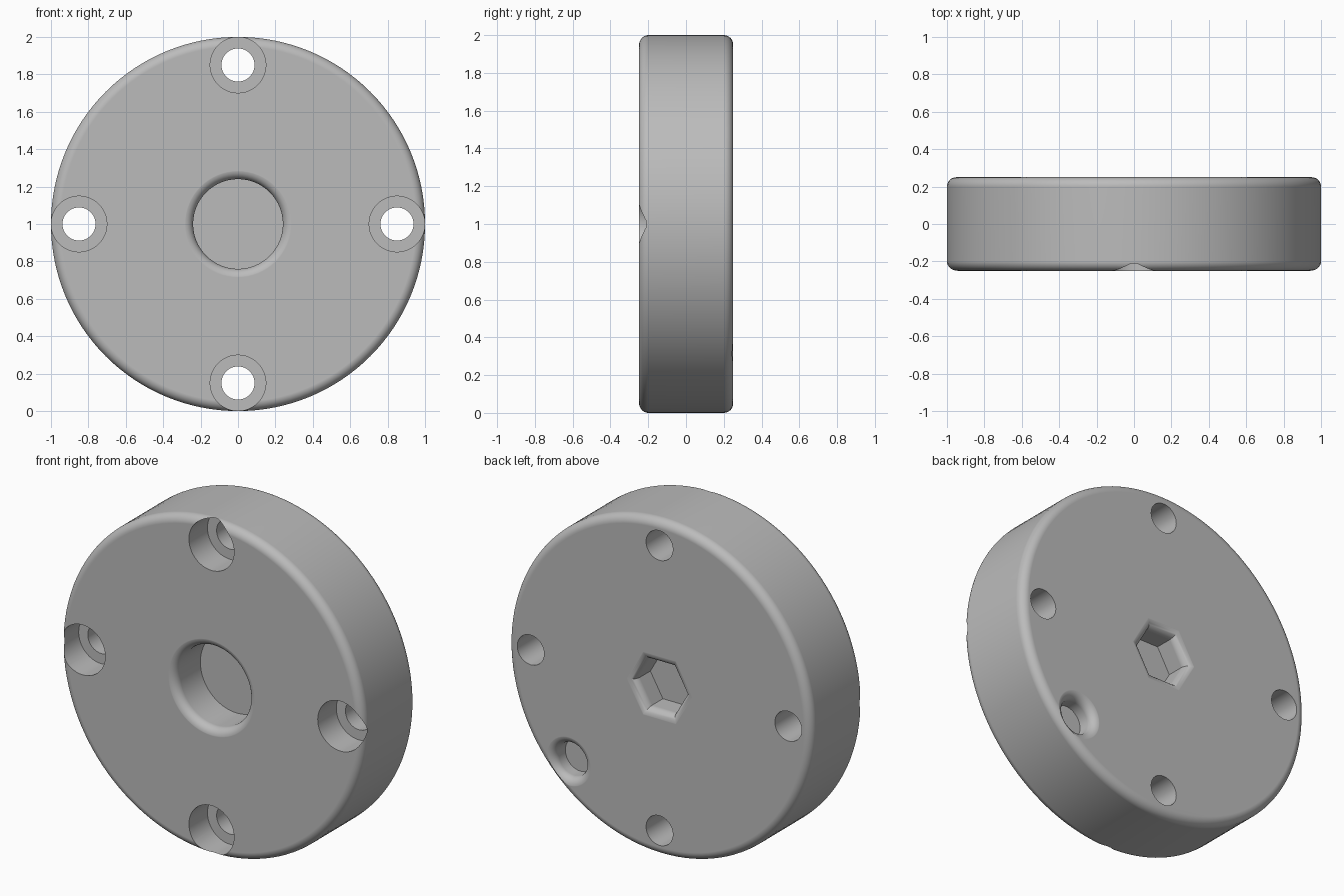
import bpy
import bmesh
from math import cos, sin, pi, radians

cube = bpy.data.objects.get("Cube")
if cube:
    bpy.data.objects.remove(cube, do_unlink=True)

HALF = 0.25      # half thickness of the disc
FILLET = 0.05    # rounding used on every softened edge
STEPS = 8
OVER = 0.1       # how far cutters stick out of the faces

grey = bpy.data.materials.new("plain grey")
grey.use_nodes = True
colour = (0.5, 0.5, 0.5, 1)
grey.diffuse_color = colour
grey.node_tree.nodes["Principled BSDF"].inputs["Base Color"].default_value = colour


def arc(cx, cy, start, end):
    """Quarter-round points of radius FILLET around (cx, cy)."""
    angles = [radians(start + (end - start) * i / STEPS) for i in range(STEPS + 1)]
    return [(cx + FILLET * cos(a), cy + FILLET * sin(a)) for a in angles]


def lathe(name, profile, sides, x=0, z=1):
    """Turn a (radius, y) profile around the y axis and cap both ends."""
    bm = bmesh.new()
    rings = []
    for r, y in profile:
        rings.append([bm.verts.new((x + r * cos(2 * pi * i / sides), y,
                                    z + r * sin(2 * pi * i / sides)))
                      for i in range(sides)])
    for a, b in zip(rings, rings[1:]):
        for i in range(sides):
            j = (i + 1) % sides
            bm.faces.new((a[i], a[j], b[j], b[i]))
    bm.faces.new(rings[0])
    bm.faces.new(rings[-1])
    bmesh.ops.recalc_face_normals(bm, faces=bm.faces)
    mesh = bpy.data.meshes.new(name)
    bm.to_mesh(mesh)
    bm.free()
    mesh.materials.append(grey)
    obj = bpy.data.objects.new(name, mesh)
    bpy.context.collection.objects.link(obj)
    return obj


def pocket(name, radius, depth, side, sides, x=0, z=1):
    """Blind pocket cutter with a rounded mouth; side is -1 front, 1 back."""
    widen = 1 / cos(pi / sides) if sides < 12 else 1
    lip = HALF + 0.0005
    pts = [(radius, HALF - depth)]
    pts += arc(radius + FILLET, lip - FILLET, 180, 90)
    pts.append((radius + FILLET, HALF + OVER))
    return lathe(name, [(r * widen, y * side) for r, y in pts], sides, x, z)


# Disc with rounded rims
rim = arc(1 - FILLET, FILLET - HALF, -90, 0) + arc(1 - FILLET, HALF - FILLET, 0, 90)
disc = lathe("disc_body", rim, 128)

# Stepped screw holes near the rim
cutters = []
seat = 0.175 - HALF
for k in range(4):
    a = k * pi / 2
    step = [(0.149, -HALF - OVER), (0.149, seat), (0.0885, seat), (0.0885, HALF + OVER)]
    cutters.append(lathe("screw_hole_cutter", step, 48, 0.85 * cos(a), 1 + 0.85 * sin(a)))

# Round centre bore, hexagonal nut pocket and small round pocket on the back
cutters.append(pocket("centre_bore_cutter", 0.24, 0.238, -1, 64))
cutters.append(pocket("hex_pocket_cutter", 0.143, 0.15, 1, 6))
cutters.append(pocket("round_pocket_cutter", 0.1, 0.11, 1, 48, 0.598, 1 - 0.598))

bpy.ops.object.select_all(action="DESELECT")
bpy.context.view_layer.objects.active = disc
disc.select_set(True)
for cutter in cutters:
    cutter.hide_render = True
    mod = disc.modifiers.new("cut", "BOOLEAN")
    mod.operation = "DIFFERENCE"
    mod.solver = "EXACT"
    mod.object = cutter
    bpy.ops.object.modifier_apply(modifier=mod.name)
for cutter in cutters:
    bpy.data.objects.remove(cutter, do_unlink=True)

# Smooth round surfaces, crisp corners, flat faces
bpy.ops.object.shade_smooth_by_angle(angle=radians(30))
weighted = disc.modifiers.new("flat_faces", "WEIGHTED_NORMAL")
weighted.keep_sharp = True
